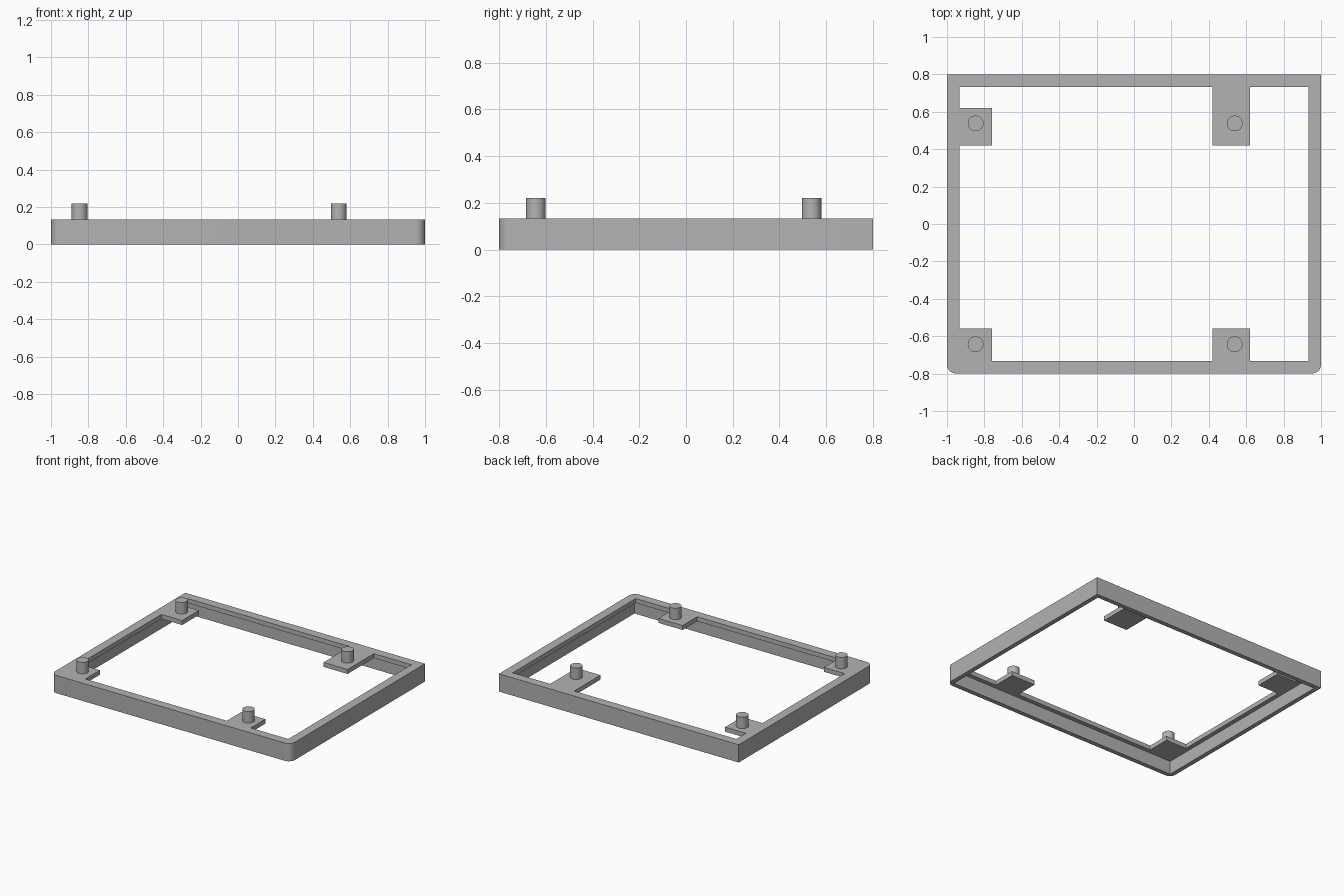
import bpy
import bmesh
from math import cos, sin, pi, radians

TOP, POST_TOP = 0.134, 0.22
WALL, RIM, PLATE = 0.034, 0.067, 0.034
HX, HY, CORNER = 1.0, 0.8, 0.05

cube = bpy.data.objects.get("Cube")
if cube:
    bpy.data.objects.remove(cube, do_unlink=True)

grey = bpy.data.materials.new("grey plastic")
grey.use_nodes = True
colour = (0.45, 0.45, 0.45, 1)
grey.diffuse_color = colour
grey.node_tree.nodes["Principled BSDF"].inputs["Base Color"].default_value = colour


def prism(name, outline, z0, z1):
    """Extrude a counter-clockwise outline from z0 to z1."""
    bm = bmesh.new()
    base = bm.faces.new([bm.verts.new((x, y, z0)) for x, y in outline])
    ext = bmesh.ops.extrude_face_region(bm, geom=[base], use_keep_orig=True)
    for v in ext["geom"]:
        if isinstance(v, bmesh.types.BMVert):
            v.co.z = z1
    bmesh.ops.recalc_face_normals(bm, faces=bm.faces[:])
    mesh = bpy.data.meshes.new(name)
    bm.to_mesh(mesh)
    bm.free()
    mesh.materials.append(grey)
    ob = bpy.data.objects.new(name, mesh)
    bpy.context.collection.objects.link(ob)
    return ob


def arc(cx, cy, r, a0, a1, n):
    return [(cx + r * cos(a0 + (a1 - a0) * i / n), cy + r * sin(a0 + (a1 - a0) * i / n))
            for i in range(n + 1)]


def smooth(ob):
    ob.data.shade_smooth()
    ob.data.set_sharp_from_angle(angle=radians(30))


# Outer body: rounded front corners, square back corners
outline = (arc(CORNER - HX, CORNER - HY, CORNER, pi, 1.5 * pi, 10)
           + arc(HX - CORNER, CORNER - HY, CORNER, 1.5 * pi, 2 * pi, 10)
           + [(HX, HY), (-HX, HY)])
frame = prism("frame", outline, 0, TOP)

# Hollow under the rim, leaving thin side walls
px, py = HX - WALL, HY - WALL
pocket = prism("pocket_cutter", [(-px, -py), (px, -py), (px, py), (-px, py)],
               -0.1, TOP - PLATE)

# Opening through the rim, notched around the four mounting tabs
ix, iy = HX - RIM, HY - RIM
opening = prism("opening_cutter", [
    (-0.76, -iy), (0.42, -iy), (0.42, -0.56), (0.62, -0.56), (0.62, -iy), (ix, -iy),
    (ix, iy), (0.62, iy), (0.62, 0.42), (0.42, 0.42), (0.42, iy), (-ix, iy),
    (-ix, 0.62), (-0.76, 0.62), (-0.76, 0.42), (-ix, 0.42), (-ix, -0.56), (-0.76, -0.56),
], -0.2, 0.3)

for cutter in (pocket, opening):
    cutter.hide_render = True
    mod = frame.modifiers.new(cutter.name, "BOOLEAN")
    mod.operation, mod.solver, mod.object = "DIFFERENCE", "EXACT", cutter

# Bake the cuts and discard the cutters
deps = bpy.context.evaluated_depsgraph_get()
baked = bpy.data.meshes.new_from_object(frame.evaluated_get(deps))
frame.modifiers.clear()
frame.data = baked
for cutter in (pocket, opening):
    bpy.data.objects.remove(cutter, do_unlink=True)
smooth(frame)

# Locating posts on the tabs
for side, x in (("right", -0.847), ("left", 0.538)):
    for end, y in (("front", -0.643), ("back", 0.538)):
        post = prism(f"{end}_{side}_post", arc(x, y, 0.042, 0, 2 * pi, 32)[:-1],
                     TOP - 0.01, POST_TOP)
        smooth(post)
